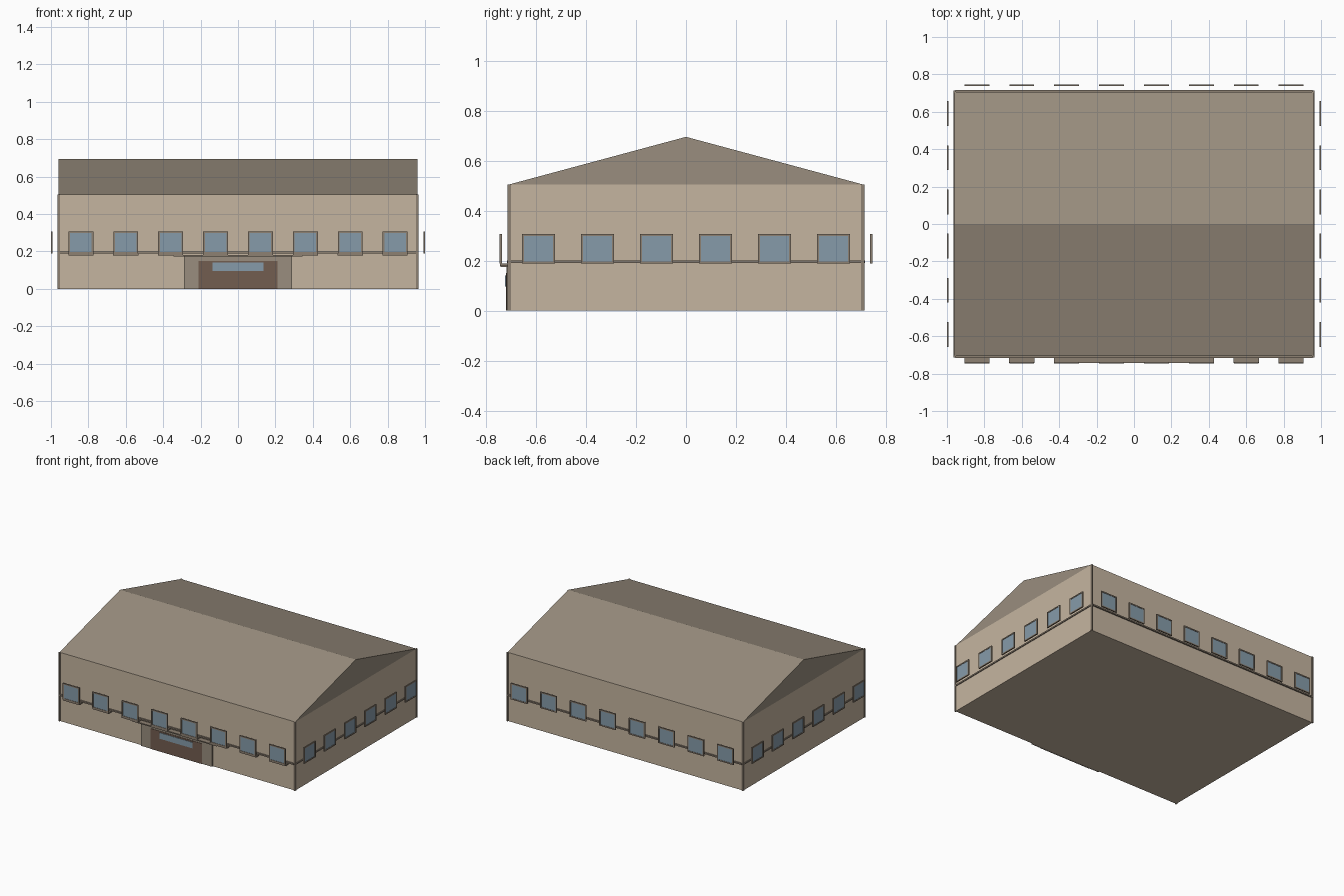
import bpy
import bmesh
from math import pi
from mathutils import Matrix

if "Cube" in bpy.data.objects:
    bpy.data.objects.remove(bpy.data.objects["Cube"])


def material(name, rgb):
    m = bpy.data.materials.new(name)
    m.diffuse_color = (*rgb, 1)
    m.use_nodes = True
    m.node_tree.nodes["Principled BSDF"].inputs["Base Color"].default_value = m.diffuse_color
    return m


WALL = material("wall_tan", (0.56, 0.46, 0.35))
ROOF = material("roof_brown", (0.32, 0.27, 0.21))
TRIM = material("trim_brown", (0.27, 0.22, 0.17))
GLASS = material("glass_blue", (0.24, 0.33, 0.40))
DOOR = material("door_brown", (0.17, 0.11, 0.08))
STONE = material("portal_stone", (0.32, 0.27, 0.21))


def finish(name, bm, mat):
    bmesh.ops.recalc_face_normals(bm, faces=bm.faces)
    mesh = bpy.data.meshes.new(name)
    bm.to_mesh(mesh)
    bm.free()
    mesh.materials.append(mat)
    obj = bpy.data.objects.new(name, mesh)
    bpy.context.collection.objects.link(obj)
    return obj


def add_box(bm, x, y, z):
    """Box from (min, max) ranges."""
    size = [r[1] - r[0] for r in (x, y, z)]
    mid = [(r[0] + r[1]) / 2 for r in (x, y, z)]
    bmesh.ops.create_cube(bm, size=1, matrix=Matrix.Translation(mid) @ Matrix.Diagonal((*size, 1)))


def box(name, x, y, z, mat):
    bm = bmesh.new()
    add_box(bm, x, y, z)
    return finish(name, bm, mat)


def window(name, x, y, angle):
    """Framed pane facing -y, turned about z and placed."""
    place = Matrix.Translation((x, y, 0)) @ Matrix.Rotation(angle, 4, 'Z')
    w, lo, hi, t, d = 0.0665, 0.188, 0.307, 0.009, 0.0045
    bm = bmesh.new()
    for s in (-1, 1):
        add_box(bm, sorted((s * w, s * (w - t))), (-d, d), (lo, hi))
    for z in ((lo, lo + t), (hi - t, hi)):
        add_box(bm, (t - w, w - t), (-d, d), z)
    finish(name + "_frame", bm, TRIM).matrix_world = place
    pane = box(name + "_glass", (t - w, w - t), (-0.002, 0.002), (lo + t, hi - t), GLASS)
    pane.matrix_world = place


X, Y, EAVE, RIDGE = 0.96, 0.706, 0.505, 0.695

# main walls
box("walls", (-X, X), (-Y, Y), (0, EAVE), WALL)

# gabled roof prism
bm = bmesh.new()
gable = bm.faces.new([bm.verts.new((-X, y, z)) for y, z in ((-Y, EAVE), (Y, EAVE), (0, RIDGE))])
ext = bmesh.ops.extrude_face_region(bm, geom=[gable], use_keep_orig=True)
bmesh.ops.translate(bm, vec=(2 * X, 0, 0), verts=[v for v in ext["geom"] if isinstance(v, bmesh.types.BMVert)])
finish("roof", bm, ROOF)

# corner posts
for sx in (-1, 1):
    for sy in (-1, 1):
        box("corner_post", sorted((sx * 0.953, sx * 0.965)), sorted((sy * 0.70, sy * 0.713)), (0, EAVE), TRIM)

# floor band around the walls
for s in (-1, 1):
    box("floor_band_long", (-0.955, 0.955), sorted((s * Y, s * 0.716)), (0.19, 0.2), TRIM)
    box("floor_band_short", sorted((s * X, s * 0.966)), (-0.70, 0.70), (0.19, 0.2), TRIM)

# windows standing off each wall, with sills on the front
for i in range(8):
    x = (i - 3.5) * 0.24
    window("front_window", x, -0.741, 0)
    window("back_window", x, 0.741, pi)
    box("front_sill", (x - 0.067, x + 0.067), (-0.743, -Y), (0.179, 0.189), TRIM)
for i in range(6):
    y = (i - 2.5) * 0.236
    window("right_window", 0.9955, y, pi / 2)
    window("left_window", -0.9955, y, -pi / 2)

# entrance: portal, door, transom glass and canopy
box("entrance_portal", (-0.29, 0.29), (-0.717, -Y), (0, 0.175), STONE)
box("entrance_door", (-0.21, 0.21), (-0.720, -0.716), (0, 0.15), DOOR)
box("entrance_transom", (-0.135, 0.135), (-0.723, -0.719), (0.096, 0.14), GLASS)
box("entrance_canopy", (-0.345, 0.345), (-0.742, -Y), (0.174, 0.182), TRIM)
